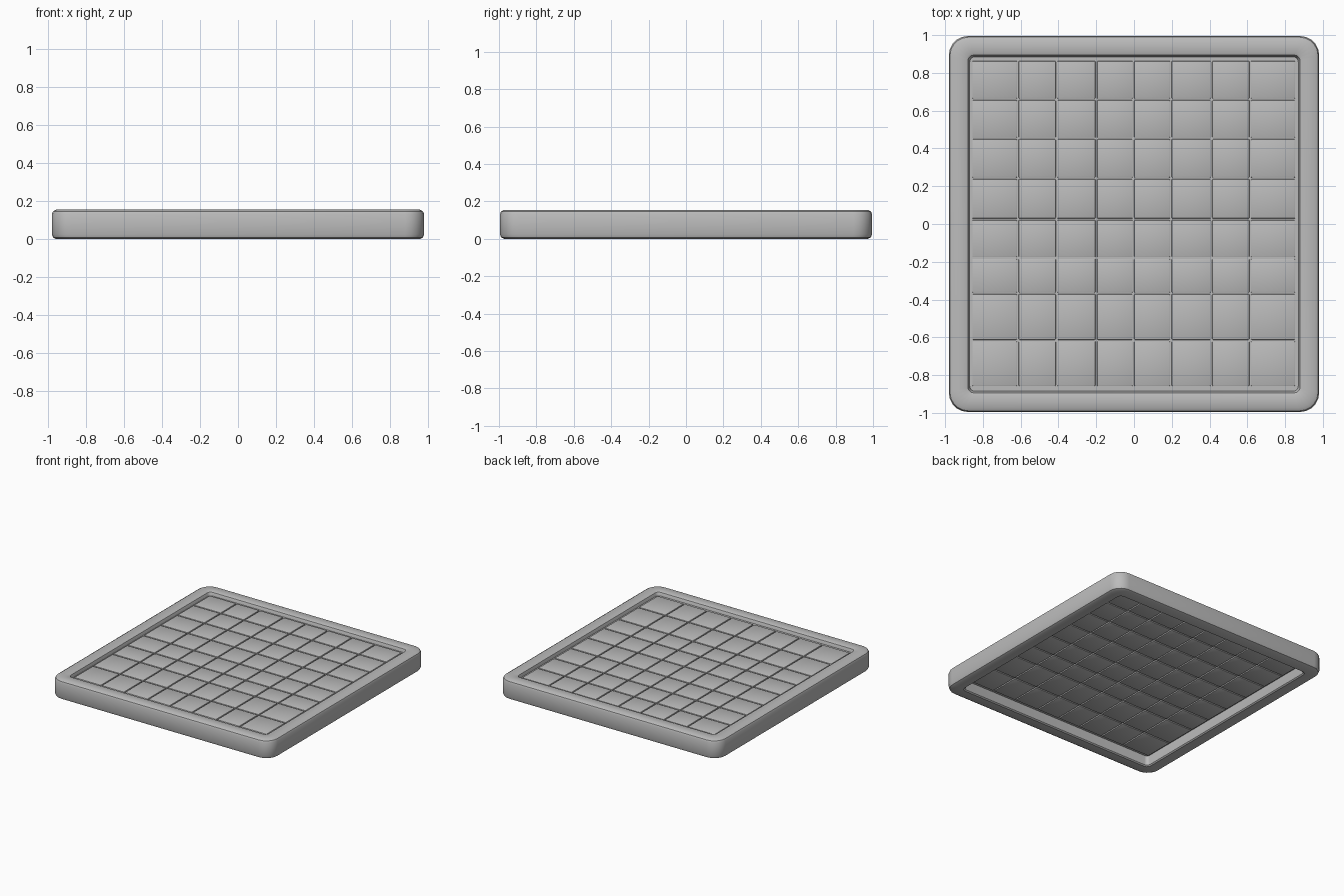
import bpy, bmesh, math

if "Cube" in bpy.data.objects:
    bpy.data.objects.remove(bpy.data.objects["Cube"])

grey = bpy.data.materials.new("plain_grey")
grey.diffuse_color = (0.5, 0.5, 0.5, 1)
grey.use_nodes = True
grey.node_tree.nodes["Principled BSDF"].inputs["Base Color"].default_value = grey.diffuse_color


def finish(name, bm):
    """Turn a bmesh into a named, smooth-shaded grey object."""
    bmesh.ops.recalc_face_normals(bm, faces=bm.faces)
    mesh = bpy.data.meshes.new(name)
    bm.to_mesh(mesh)
    bm.free()
    mesh.materials.append(grey)
    ob = bpy.data.objects.new(name, mesh)
    bpy.context.collection.objects.link(ob)
    bpy.ops.object.select_all(action='DESELECT')
    ob.select_set(True)
    bpy.context.view_layer.objects.active = ob
    bpy.ops.object.shade_smooth_by_angle(angle=math.radians(35))
    return ob


def rounded_loop(bm, hx, hy, r, z, seg=5):
    """Rounded rectangle of vertices at height z."""
    verts = []
    for k, (sx, sy) in enumerate([(1, 1), (-1, 1), (-1, -1), (1, -1)]):
        for i in range(seg + 1):
            a = math.pi / 2 * (k + i / seg)
            verts.append(bm.verts.new((sx * (hx - r) + r * math.cos(a),
                                       sy * (hy - r) + r * math.sin(a), z)))
    return verts


def add_box(bm, x0, x1, y0, y1, z0, z1):
    verts = bmesh.ops.create_cube(bm, size=1)["verts"]
    for v in verts:
        v.co = (x0 if v.co.x < 0 else x1,
                y0 if v.co.y < 0 else y1,
                z0 if v.co.z < 0 else z1)


# Raised frame: closed cross-section (inset, height, corner radius) swept round
profile = [(0.0, 0.025, 0.10), (0.0, 0.132, 0.10), (0.006, 0.146, 0.097),
           (0.022, 0.155, 0.09), (0.092, 0.155, 0.035), (0.101, 0.150, 0.03),
           (0.112, 0.122, 0.025), (0.112, 0.08, 0.025), (0.105, 0.008, 0.03),
           (0.096, 0.0, 0.035), (0.022, 0.0, 0.09), (0.006, 0.008, 0.097)]
bm = bmesh.new()
loops = [rounded_loop(bm, 0.98 - d, 0.995 - d, r, z) for d, z, r in profile]
for a, b in zip(loops, loops[1:] + loops[:1]):
    for i in range(len(a)):
        j = (i + 1) % len(a)
        bm.faces.new((a[i], a[j], b[j], b[i]))
finish("frame", bm)

# Thin core that forms the floor of the grooves on both sides
bm = bmesh.new()
add_box(bm, -0.88, 0.88, -0.89, 0.89, 0.08, 0.126)
finish("groove_floor", bm)

# Eight by eight tiles, edges softened, visible above and below
xs = [-0.86, -0.615, -0.41, -0.20, -0.003, 0.195, 0.41, 0.615, 0.857]
ys = [-0.862, -0.617, -0.367, -0.18, 0.025, 0.242, 0.453, 0.66, 0.867]
gap = 0.004
bm = bmesh.new()
for x0, x1 in zip(xs, xs[1:]):
    for y0, y1 in zip(ys, ys[1:]):
        add_box(bm, x0 + gap, x1 - gap, y0 + gap, y1 - gap, 0.070, 0.136)
bmesh.ops.bevel(bm, geom=bm.edges[:], offset=0.005, segments=2,
                profile=0.5, affect='EDGES')
finish("board_tiles", bm)
